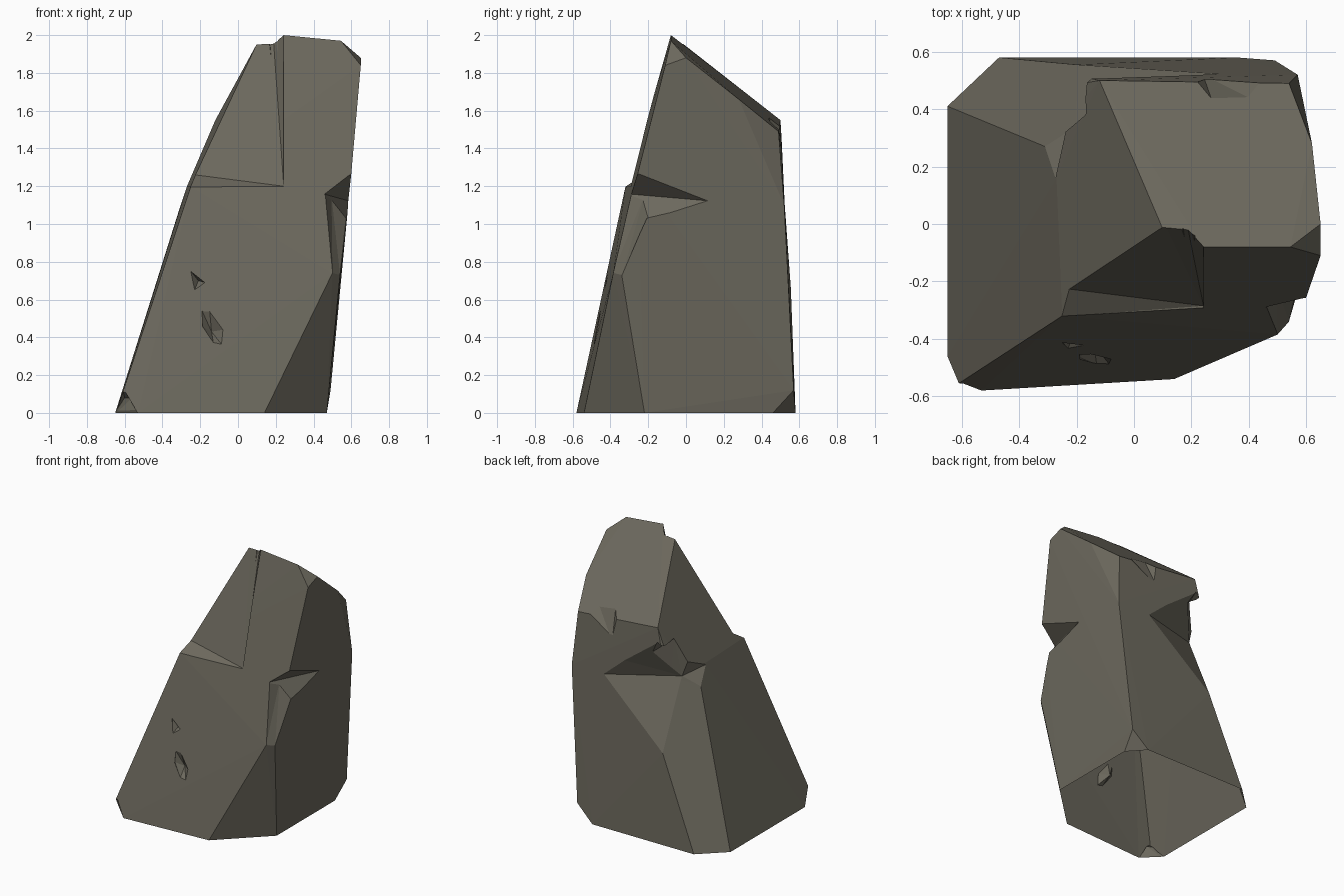
import bpy, bmesh, math

stone = bpy.data.materials.new("grey_brown_stone")
stone.diffuse_color = (0.150, 0.140, 0.110, 1)


def hull(name, pts):
    """Flat-faced convex block around a few corner points."""
    bm = bmesh.new()
    for p in pts:
        bm.verts.new(p)
    bmesh.ops.convex_hull(bm, input=bm.verts[:])
    junk = [v for v in bm.verts if not v.link_faces]
    bmesh.ops.delete(bm, geom=junk, context='VERTS')
    bmesh.ops.recalc_face_normals(bm, faces=bm.faces[:])
    me = bpy.data.meshes.new(name)
    bm.to_mesh(me)
    bm.free()
    me.materials.append(stone)
    ob = bpy.data.objects.new(name, me)
    bpy.context.collection.objects.link(ob)
    return ob


# main boulder: leaning block with a sloped top
rock = hull("rock", [
    (-.65, -.46, 0), (-.65, .41, 0), (-.47, .58, 0), (.36, .58, 0), (.47, .46, 0),
    (.47, -.22, 0), (.14, -.54, 0), (-.53, -.58, 0),
    (-.61, -.555, .11), (.49, .57, .12),
    (.5, -.385, .74), (.54, -.34, .73), (-.2, .555, .66), (.57, .52, 1.1),
    (-.25, -.32, 1.2), (.6, -.255, 1.27), (-.31, .27, 1.08), (-.27, .16, 1.2),
    (.125, -.075, 2), (.24, -.08, 2), (.545, -.08, 1.97), (.65, 0, 1.88),
    (.65, -.11, 1.84), (.62, .28, 1.66), (.54, .49, 1.49), (-.12, .5, 1.55)])


def cut(*pts):
    """Break a convex chunk out of the rock."""
    tool = hull("cutter", pts)
    tool.hide_render = True
    mod = rock.modifiers.new("chip", 'BOOLEAN')
    mod.operation = 'DIFFERENCE'
    mod.solver = 'EXACT'
    mod.object = tool
    dg = bpy.context.evaluated_depsgraph_get()
    me = bpy.data.meshes.new_from_object(rock.evaluated_get(dg))
    rock.modifiers.clear()
    rock.data = me
    bpy.data.objects.remove(tool)


# broken-off slab on the upper front left, above a thin ledge
cut((-.32, -.215, 1.272), (.084, .048, 2.12), (.178, .034, 2.11), (.242, -.285, 1.2),
    (.242, -.04, 2.15), (-.35, -.33, 1.195), (-.35, -.6, 1.19), (.242, -.6, 1.19),
    (.242, -.6, 2.15))
# narrow crack beside the slab
cut((.125, -.03, 2.06), (.16, .03, 2.06), (.215, -.01, 2.06), (.21, -.2, 2.06), (.2, -.16, 1.6))

# wedge on the right front edge, and the worn edge below it
lip, inner, front = (.572, -.2, 1.03), (.495, -.22, 1.15), (.45, -.315, 1.16)
out = (.8, -.6, 1.1)
cut(front, (.605, -.25, 1.27), (.595, .15, 1.12), lip, inner, out)
cut(front, inner, lip, (.5, -.387, .74), (.54, -.338, .73), out)

# sheared back left edge, then the notch above it in three bites
p, q, r = (-.15, .393, 1.146), (-.205, .338, 1.155), (-.31, .27, 1.08)
low, side, out = (-.2, .556, .66), (-.25, .315, 1.3), (-.5, .8, 1.15)
roof, corner = (-.04, .515, 1.33), (-.12, .51, 1.446)
cut((-.70, .3845, -.05), (-.452, .6185, -.05), (-.173, .5805, .66), p, q,
    (-.337, .2445, 1.08), (-.9, .9, .5))
cut((.34, .535, 1.1), (.16, .525, 1.25), roof, corner, p, q, low, (.2, .54, 1.05), out)
cut(p, q, (-.172, .378, 1.44), corner, roof, side, r, low, out)
cut(q, r, (-.275, .155, 1.19), side, out)

# small pits on the front
cut((-.25, -.41, .75), (-.175, -.42, .69), (-.23, -.435, .65), (-.21, -.38, .70), (-.22, -.6, .7))
cut((-.19, -.455, .54), (-.15, -.455, .54), (-.08, -.47, .44), (-.085, -.49, .36),
    (-.13, -.49, .37), (-.19, -.465, .46), (-.14, -.42, .43), (-.14, -.6, .44))
# dent in the back rim of the top
cut((.2, .515, 1.52), (.24, .52, 1.36), (.46, .515, 1.48), (.27, .435, 1.57),
    (.4, .44, 1.55), (.3, .7, 1.6))
# chipped front left foot
cut((-.665, -.46, -.02), (-.53, -.6, -.02), (-.61, -.565, .12), (-.6, -.515, .08),
    (-.56, -.535, .08), (-.8, -.8, 0))

# tidy flat facets and leave the underside open
bm = bmesh.new()
bm.from_mesh(rock.data)
bmesh.ops.remove_doubles(bm, verts=bm.verts[:], dist=0.0005)
bmesh.ops.dissolve_limit(bm, angle_limit=math.radians(1), verts=bm.verts[:], edges=bm.edges[:])
base = [f for f in bm.faces if all(abs(v.co.z) < 0.002 for v in f.verts)]
bmesh.ops.delete(bm, geom=base, context='FACES')
for f in bm.faces:
    f.smooth = False
    f.material_index = 0
bm.to_mesh(rock.data)
bm.free()
